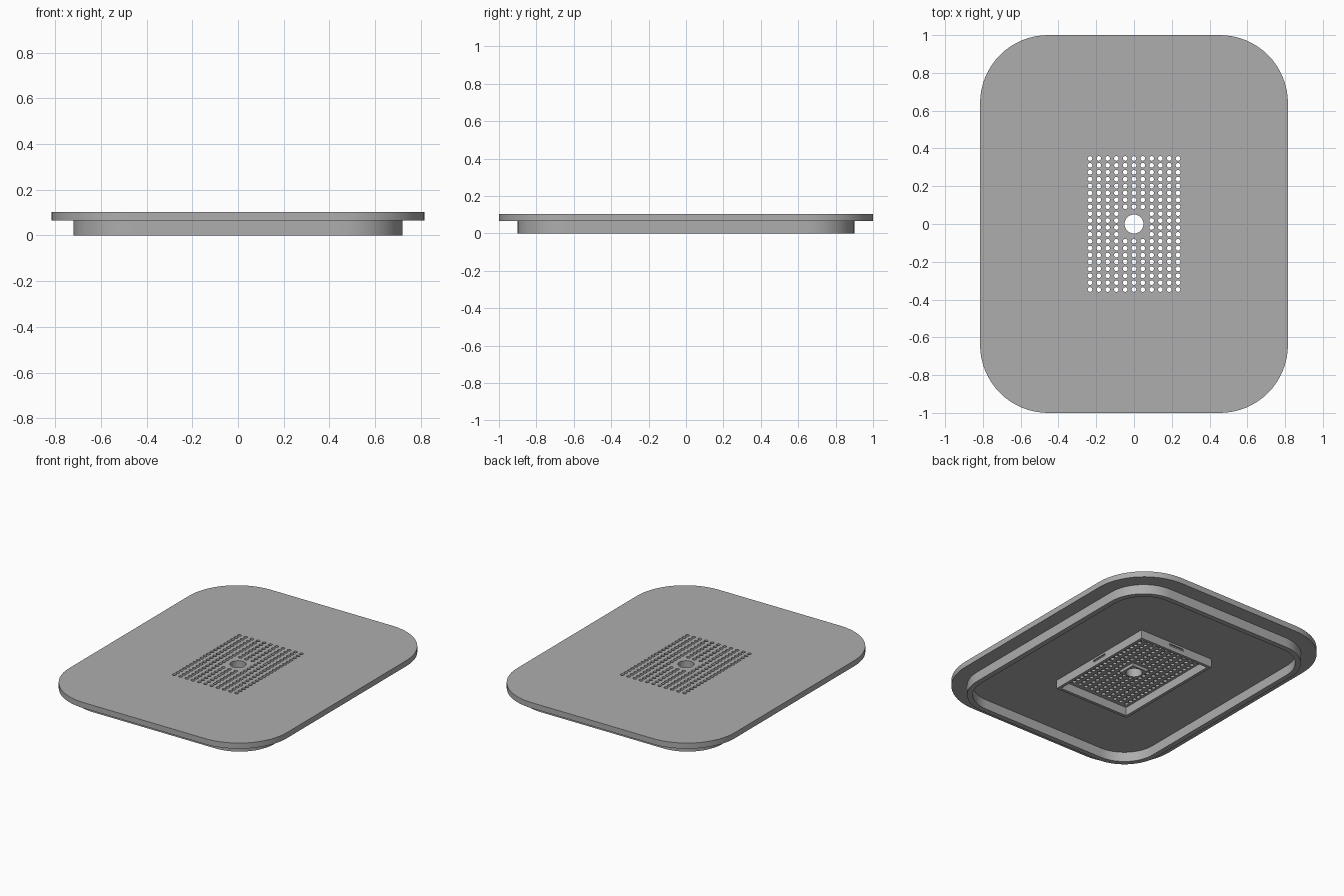
import bpy
import bmesh
import math
from mathutils import Matrix

cube = bpy.data.objects.get("Cube")
if cube:
    bpy.data.objects.remove(cube, do_unlink=True)

grey = bpy.data.materials.new("plain_grey")
grey.use_nodes = True
COLOR = (0.42, 0.42, 0.42, 1)
grey.diffuse_color = COLOR
grey.node_tree.nodes["Principled BSDF"].inputs["Base Color"].default_value = COLOR


def finish(name, bm):
    bmesh.ops.recalc_face_normals(bm, faces=bm.faces[:])
    mesh = bpy.data.meshes.new(name)
    bm.to_mesh(mesh)
    bm.free()
    mesh.materials.append(grey)
    obj = bpy.data.objects.new(name, mesh)
    bpy.context.collection.objects.link(obj)
    return obj


def outline(hx, hy, r, steps=16):
    """Rounded rectangle, counter-clockwise."""
    pts = []
    for q, (sx, sy) in enumerate([(1, 1), (-1, 1), (-1, -1), (1, -1)]):
        for i in range(steps + 1):
            a = (q + i / steps) * math.pi / 2
            pts.append((sx * (hx - r) + r * math.cos(a),
                        sy * (hy - r) + r * math.sin(a)))
    return pts


def slab(name, pts, z0, z1):
    bm = bmesh.new()
    low = [bm.verts.new((x, y, z0)) for x, y in pts]
    high = [bm.verts.new((x, y, z1)) for x, y in pts]
    bm.faces.new(low[::-1])
    bm.faces.new(high)
    for i in range(len(pts)):
        j = (i + 1) % len(pts)
        bm.faces.new((low[i], low[j], high[j], high[i]))
    return finish(name, bm)


def ring(name, outer, inner, z0, z1):
    """Wall between two outlines with the same point count."""
    bm = bmesh.new()
    loops = [[bm.verts.new((x, y, z)) for x, y in pts]
             for pts, z in ((outer, z0), (outer, z1), (inner, z1), (inner, z0))]
    for k in range(4):
        a, b = loops[k], loops[(k + 1) % 4]
        for i in range(len(a)):
            j = (i + 1) % len(a)
            bm.faces.new((a[i], a[j], b[j], b[i]))
    return finish(name, bm)


def cut(obj, cutter):
    """Bake a boolean difference and drop the cutter."""
    cutter.hide_render = True
    mod = obj.modifiers.new("cut", 'BOOLEAN')
    mod.operation = 'DIFFERENCE'
    mod.solver = 'EXACT'
    mod.object = cutter
    graph = bpy.context.evaluated_depsgraph_get()
    baked = bpy.data.meshes.new_from_object(obj.evaluated_get(graph))
    obj.modifiers.clear()
    obj.data = baked
    bpy.data.objects.remove(cutter, do_unlink=True)


PLATE_Z, TOP_Z, RIM_Z = 0.065, 0.103, 0.008
HOLE_R = 0.05

# Lid plate with the central hole and the grid of vent holes
plate = slab("lid_plate", outline(0.815, 1.0, 0.36), PLATE_Z, TOP_Z)
bm = bmesh.new()


def drill(x, y, r, sides):
    bmesh.ops.create_cone(bm, cap_ends=True, segments=sides, radius1=r, radius2=r,
                          depth=0.3, matrix=Matrix.Translation((x, y, 0.08)))


drill(0, 0, HOLE_R, 40)
COLS, ROWS = 11, 20
for c in range(COLS):
    for r in range(ROWS):
        x = (c / (COLS - 1) - 0.5) * 0.466
        y = (r / (ROWS - 1) - 0.5) * 0.694
        if max(abs(x), abs(y)) > 0.07:
            drill(x, y, 0.0125, 14)
cut(plate, finish("hole_cutter", bm))

# Skirt that fits inside the container
skirt = ring("skirt", outline(0.72, 0.9, 0.26), outline(0.685, 0.865, 0.225), 0, PLATE_Z)

# Rectangular frame around the vents, with a shallow slot in each wall
FX, FY, WALL = 0.28, 0.405, 0.02


def box(hx, hy):
    return [(hx, hy), (-hx, hy), (-hx, -hy), (hx, -hy)]


frame = ring("vent_frame", box(FX, FY), box(FX - WALL, FY - WALL), RIM_Z, PLATE_Z)
bm = bmesh.new()
for s in (-1, 1):
    for pos, size in (((s * FX, 0, 0.045), (0.02, 0.11, 0.014)),
                      ((0, s * FY, 0.045), (0.11, 0.02, 0.014))):
        bmesh.ops.create_cube(bm, size=1, matrix=Matrix.Translation(pos) @ Matrix.Diagonal((*size, 1)))
cut(frame, finish("slot_cutter", bm))

# Square collar under the central hole
collar = slab("hole_collar", box(0.062, 0.062), 0.045, PLATE_Z)
bm = bmesh.new()
drill(0, 0, HOLE_R, 40)
cut(collar, finish("collar_cutter", bm))

# Smooth the round walls and keep the rims sharp
for obj in (plate, skirt, collar):
    bpy.ops.object.select_all(action='DESELECT')
    obj.select_set(True)
    bpy.context.view_layer.objects.active = obj
    bpy.ops.object.shade_smooth_by_angle(angle=math.radians(30))
